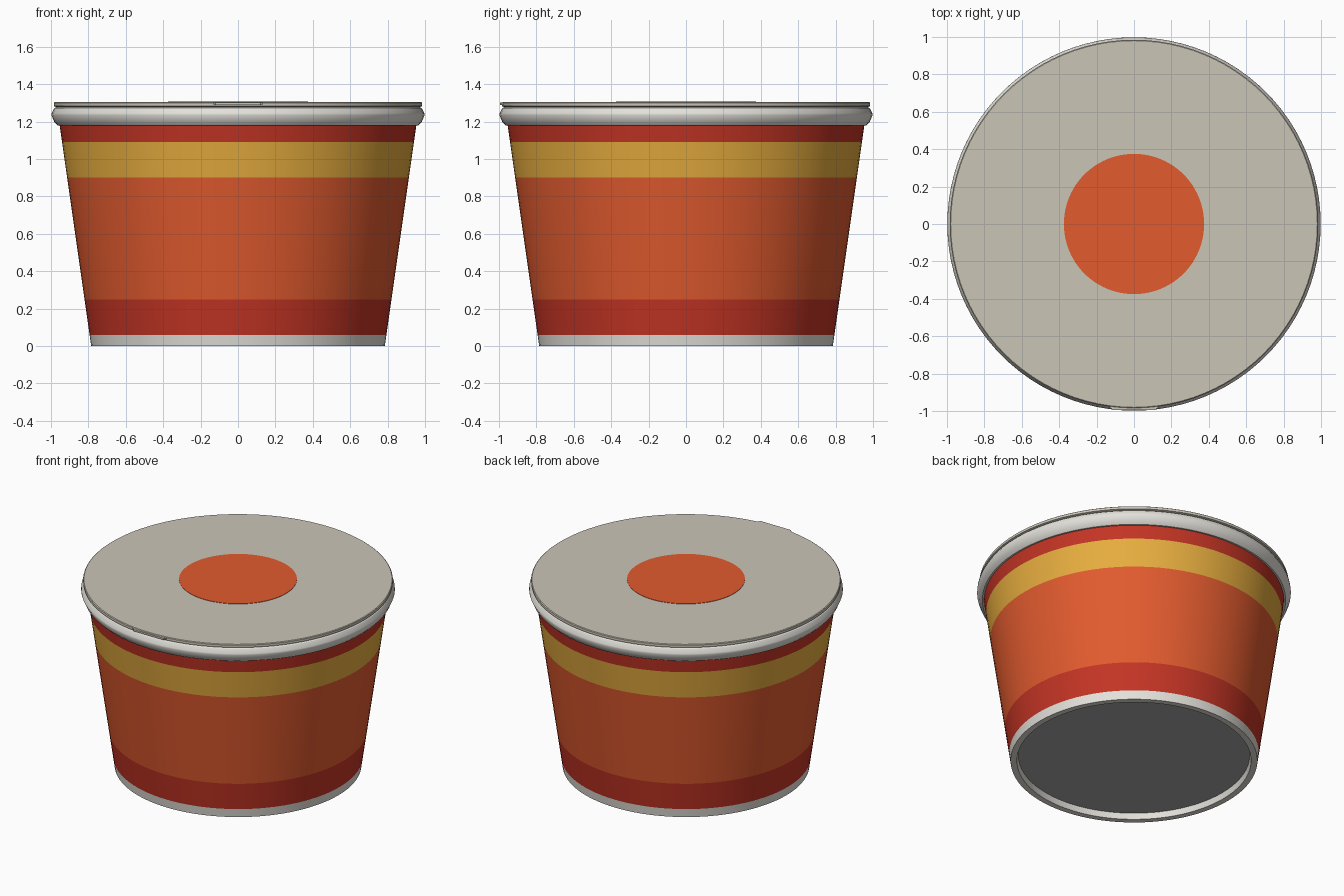
import bpy, bmesh, math

if "Cube" in bpy.data.objects:
    bpy.data.objects.remove(bpy.data.objects["Cube"])

SEG = 96


def material(name, rgb):
    m = bpy.data.materials.new(name)
    m.diffuse_color = (*rgb, 1)
    m.use_nodes = True
    m.node_tree.nodes["Principled BSDF"].inputs["Base Color"].default_value = m.diffuse_color
    return m


CREAM = material("cream", (0.78, 0.76, 0.71))
LID = material("lid_foil", (0.60, 0.56, 0.47))
RED = material("red", (0.55, 0.035, 0.018))
ORANGE = material("orange", (0.76, 0.105, 0.028))
YELLOW = material("yellow", (0.80, 0.42, 0.05))
GREY = material("base_grey", (0.4, 0.4, 0.4))


def finish(name, bm, mats):
    bmesh.ops.recalc_face_normals(bm, faces=bm.faces)
    me = bpy.data.meshes.new(name)
    bm.to_mesh(me)
    bm.free()
    for m in mats:
        me.materials.append(m)
    ob = bpy.data.objects.new(name, me)
    bpy.context.collection.objects.link(ob)
    bpy.ops.object.select_all(action='DESELECT')
    bpy.context.view_layer.objects.active = ob
    ob.select_set(True)
    bpy.ops.object.shade_smooth_by_angle(angle=math.radians(30))
    return ob


def lathe(name, profile, mats, bands=None):
    """Revolve (radius, z) points; ends are capped, bands give a material per step."""
    bm = bmesh.new()
    rings = [[bm.verts.new((r * math.cos(2 * math.pi * i / SEG),
                            r * math.sin(2 * math.pi * i / SEG), z))
              for i in range(SEG)] for r, z in profile]
    for k, (a, b) in enumerate(zip(rings, rings[1:])):
        for i in range(SEG):
            j = (i + 1) % SEG
            f = bm.faces.new((a[i], a[j], b[j], b[i]))
            f.material_index = bands[k] if bands else 0
    bm.faces.new(rings[0])
    bm.faces.new(rings[-1])
    return finish(name, bm, mats)


def wall(z):
    return (0.785 + 0.17 * z / 1.19, z)


# Tapered cup with colour bands and a recessed underside
lathe("cup_body",
      [(0.735, 0.045), (0.745, 0)] + [wall(z) for z in (0, 0.06, 0.25, 0.9, 1.09, 1.19)],
      [CREAM, RED, ORANGE, YELLOW], [0, 0, 0, 1, 2, 3, 1])
lathe("cup_base", [(0.74, 0.04), (0.74, 0.06)], [GREY])

# Rolled rim
lathe("cup_rim", [(0.93, 1.18), (0.965, 1.18), (0.982, 1.198), (0.998, 1.235),
                  (0.997, 1.245), (0.982, 1.272), (0.968, 1.28)], [CREAM])

# Foil lid with its rolled edge and printed spot
lathe("lid", [(0.972, 1.278), (0.985, 1.283), (0.985, 1.300), (0.98, 1.304)], [LID])
lathe("lid_spot", [(0.375, 1.300), (0.375, 1.3065)], [ORANGE])

# Pull tab at the front
bm = bmesh.new()
bmesh.ops.create_cube(bm, size=1)
for v in bm.verts:
    v.co.x *= 0.26
    v.co.y = -0.965 + v.co.y * 0.06
    v.co.z = 1.295 + v.co.z * 0.012
corners = [e for e in bm.edges
           if all(v.co.y < -0.98 for v in e.verts)
           and abs(e.verts[0].co.z - e.verts[1].co.z) > 0.005]
bmesh.ops.bevel(bm, geom=corners, offset=0.01, segments=3, affect='EDGES')
finish("pull_tab", bm, [LID])
